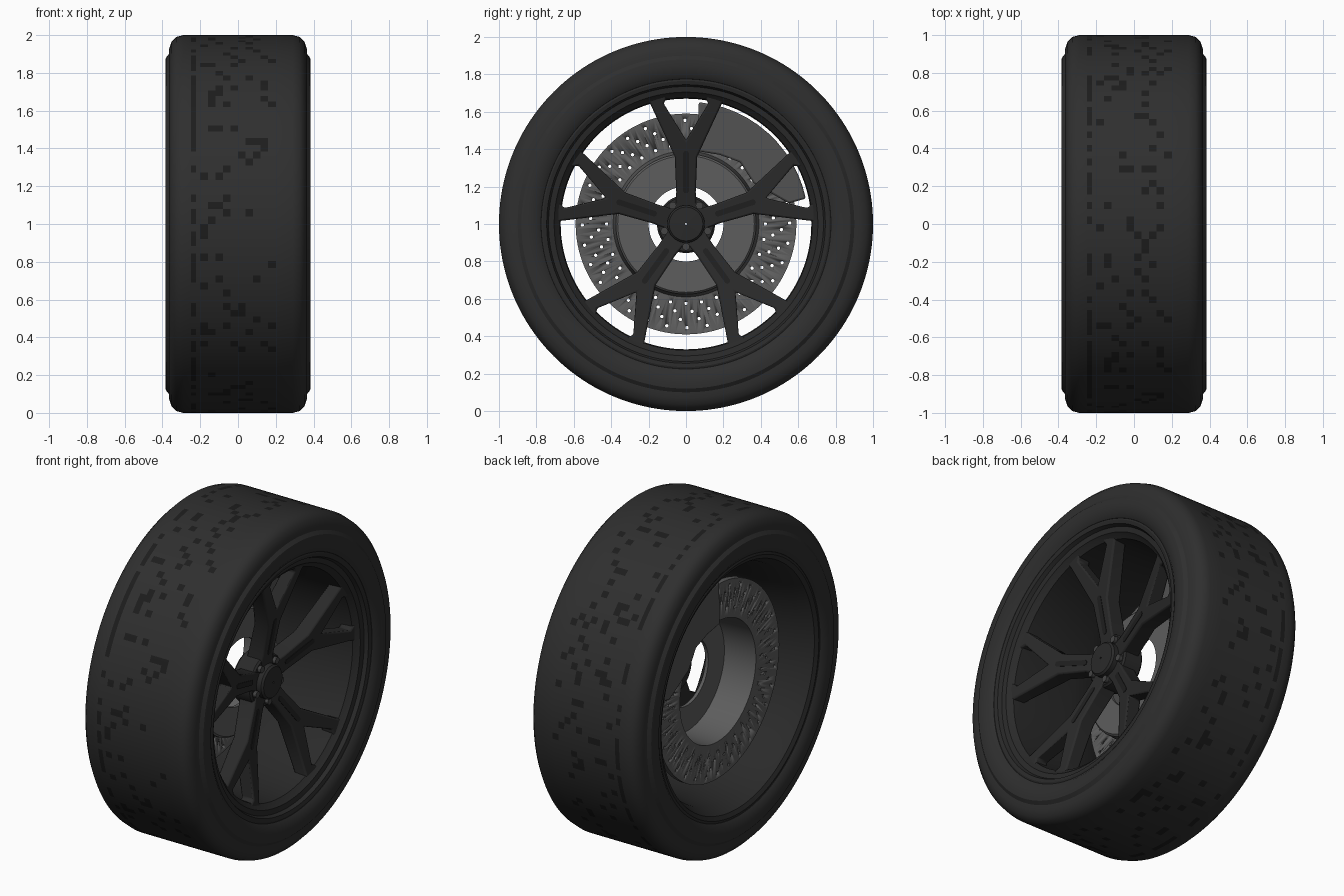
import bpy, bmesh, math, random
from math import cos, sin, tau, radians

random.seed(4)
if "Cube" in bpy.data.objects:
    bpy.data.objects.remove(bpy.data.objects["Cube"])


def material(name, value, rough=0.7):
    m = bpy.data.materials.new(name)
    m.use_nodes = True
    col = (value, value, value, 1)
    m.diffuse_color = col
    node = m.node_tree.nodes["Principled BSDF"]
    node.inputs["Base Color"].default_value = col
    node.inputs["Roughness"].default_value = rough
    return m


RUBBER = material("tyre rubber", 0.028)
TREAD = material("tread black", 0.012)
ALLOY = material("dark alloy", 0.023)
SLOT = material("slot black", 0.014)
STEEL = material("disc steel", 0.11)
CALIPER = material("caliper grey", 0.085)
NUT = material("nut grey", 0.06)


def finish(bm, name, mats, angle=30):
    """Turn a bmesh into a shaded object centred on the axle."""
    bmesh.ops.recalc_face_normals(bm, faces=bm.faces[:])
    mesh = bpy.data.meshes.new(name)
    bm.to_mesh(mesh)
    bm.free()
    ob = bpy.data.objects.new(name, mesh)
    ob.location.z = 1
    bpy.context.collection.objects.link(ob)
    for m in mats:
        mesh.materials.append(m)
    bpy.ops.object.select_all(action='DESELECT')
    ob.select_set(True)
    bpy.context.view_layer.objects.active = ob
    bpy.ops.object.shade_smooth_by_angle(angle=radians(angle))
    return ob


def lathe(name, profile, mats, segs=128, rule=None):
    """Revolve a closed (x, radius) profile around the axle."""
    bm = bmesh.new()
    rings = [[bm.verts.new((x, r * cos(tau * i / segs), r * sin(tau * i / segs)))
              for x, r in profile] for i in range(segs)]
    n = len(profile)
    for i in range(segs):
        a, b = rings[i], rings[(i + 1) % segs]
        for j in range(n):
            k = (j + 1) % n
            f = bm.faces.new((a[j], a[k], b[k], b[j]))
            if rule:
                f.material_index = rule(f)
    return finish(bm, name, mats)


def prism(bm, outline, front, back, angle=0):
    """Extrude a (radial, lateral) outline between two tilted planes."""
    ca, sa = cos(angle), sin(angle)
    caps = [[bm.verts.new((x(u), u * ca - v * sa, u * sa + v * ca))
             for u, v in outline] for x in (front, back)]
    bm.faces.new(caps[0])
    bm.faces.new(caps[1][::-1])
    for i in range(len(outline)):
        j = (i + 1) % len(outline)
        bm.faces.new((caps[0][i], caps[1][i], caps[1][j], caps[0][j]))


def mirrored(half):
    return half + [(u, -v) for u, v in reversed(half) if v]


def rod(bm, x0, x1, radius, y, z, sides):
    pts = [(y + radius * cos(tau * i / sides), z + radius * sin(tau * i / sides))
           for i in range(sides)]
    prism(bm, pts, lambda u: x1, lambda u: x0)


SPOKES = [radians(90 + 72 * i) for i in range(5)]

# Tyre with bulged sidewalls and random dark tread marks
side = [(.30, .72), (.33, .765), (.36, .775), (.378, .80), (.385, .85), (.382, .88),
        (.366, .90), (.364, .93), (.352, .965), (.327, .99), (.29, 1.0)]
columns = [.2 - .04 * i for i in range(11)] + [-.222, -.25]
tyre_profile = side + [(x, 1.0) for x in columns] + [(-x, r) for x, r in reversed(side)]


def tread_rule(f):
    c = f.calc_center_median()
    if math.hypot(c.y, c.z) < .995:
        return 0
    if -.25 < c.x < -.222:
        return int(random.random() < .6)
    return int(abs(c.x) < .2 and random.random() < .14)


lathe("tyre", tyre_profile, [RUBBER, TREAD], 160, tread_rule)

# Rim barrel with stepped front lip
lathe("rim_barrel", [(.32, .785), (.355, .785), (.362, .765), (.357, .745), (.335, .735),
                     (.33, .705), (.318, .695), (.30, .675), (.2, .67), (-.1, .675),
                     (-.27, .70), (-.35, .735), (-.362, .76), (-.355, .785),
                     (-.32, .785), (-.25, .73), (.25, .73)], [ALLOY])

# Five forked spokes leaning outward to the rim
fork = mirrored([(.05, .06), (.17, .052), (.36, .06), (.64, .19), (.67, .22), (.70, .24),
                 (.70, .10), (.67, .105), (.645, .12), (.45, 0)])


def face_x(u):
    return .175 + .2 * u


bm = bmesh.new()
for a in SPOKES:
    prism(bm, fork, face_x, lambda u: .06 + .25 * u, a)
spokes = finish(bm, "spokes", [ALLOY])
bevel = spokes.modifiers.new("edge_bevel", 'BEVEL')
bevel.width = .009
bevel.segments = 2

# Slot line along each spoke
bm = bmesh.new()
slot = mirrored([(.165, .008), (.175, .015), (.38, .015), (.39, .008)])
for a in SPOKES:
    prism(bm, slot, lambda u: face_x(u) + .003, lambda u: face_x(u) - .002, a)
finish(bm, "spoke_slots", [SLOT])

# Hub, centre cap and wheel nuts
lathe("hub", [(.06, .01), (.06, .14), (.075, .155), (.185, .155), (.195, .145), (.195, .01)],
      [ALLOY], 64)
lathe("centre_cap", [(.18, .005), (.18, .10), (.225, .10), (.236, .09), (.24, .005)],
      [ALLOY], 64)
bm = bmesh.new()
for a in SPOKES:
    rod(bm, .18, .215, .02, -.122 * cos(a), -.122 * sin(a), 12)
finish(bm, "wheel_nuts", [NUT])

# Brake disc with a deep hat
disc = lathe("brake_disc", [(-.18, .59), (-.18, .39), (.0, .375), (.01, .365), (.01, .2),
                            (-.01, .2), (-.01, .355), (-.215, .365), (-.215, .59)], [STEEL])
# Slanted rows of drilled holes
bm = bmesh.new()
for i in range(32):
    for k in range(4):
        a = tau * (i + .35 * k) / 32
        r = .425 + .043 * k
        rod(bm, -.25, -.15, .0095, r * cos(a), r * sin(a), 8)
drills = finish(bm, "disc_hole_cutter", [STEEL])
drills.hide_render = True
drills.hide_set(True)
cut = disc.modifiers.new("drilled_holes", 'BOOLEAN')
cut.operation = 'DIFFERENCE'
cut.object = drills

# Caliper hugging the upper rear of the disc
arc = [(.655 * cos(radians(d)), .655 * sin(radians(d))) for d in range(84, 11, -6)]
inner = [(.62, .13), (.55, .11), (.36, .22), (.29, .33), (.18, .37), (.06, .39)]
bm = bmesh.new()
prism(bm, arc + inner, lambda u: -.12, lambda u: -.275)
caliper = finish(bm, "brake_caliper", [CALIPER])
bevel = caliper.modifiers.new("edge_bevel", 'BEVEL')
bevel.width = .01
bevel.segments = 2
